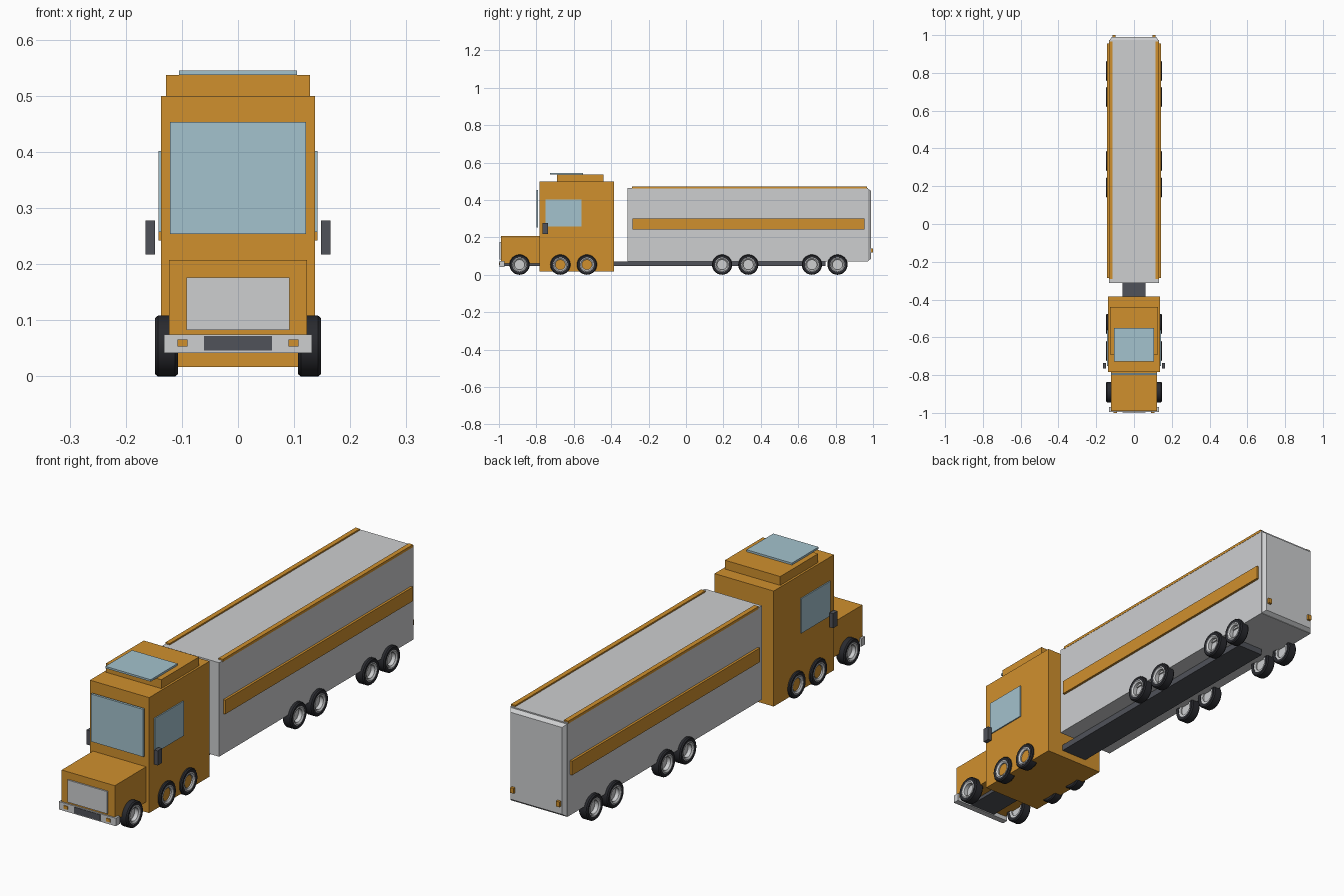
import bpy, bmesh, math
from mathutils import Vector

if "Cube" in bpy.data.objects:
    bpy.data.objects.remove(bpy.data.objects["Cube"])


def mat(name, rgb):
    m = bpy.data.materials.new(name)
    m.diffuse_color = (*rgb, 1)
    m.use_nodes = True
    m.node_tree.nodes["Principled BSDF"].inputs["Base Color"].default_value = m.diffuse_color
    return m


ORANGE = mat("orange paint", (0.63, 0.28, 0.027))
GREY = mat("light grey", (0.61, 0.62, 0.63))
GLASS = mat("blue glass", (0.37, 0.54, 0.61))
DARK = mat("dark grey", (0.08, 0.085, 0.1))
TYRE = mat("black rubber", (0.022, 0.023, 0.028))


def finish(name, bm, material):
    bmesh.ops.recalc_face_normals(bm, faces=bm.faces)
    me = bpy.data.meshes.new(name)
    bm.to_mesh(me)
    bm.free()
    me.materials.append(material)
    ob = bpy.data.objects.new(name, me)
    bpy.context.collection.objects.link(ob)
    return ob


def box(name, x, y, z, material, rear_taper=0.0):
    """Box from (min, max) ranges; rear_taper shrinks the rear face."""
    bm = bmesh.new()
    bmesh.ops.create_cube(bm, size=1)
    for v in bm.verts:
        t = rear_taper if v.co.y > 0 else 0
        v.co = Vector([r[0] + (c + 0.5) * (r[1] - r[0]) - math.copysign(k, c)
                       for c, r, k in zip(v.co, (x, y, z), (t, 0, t))])
    return finish(name, bm, material)


def wide(name, hx, y, z, material, taper=0.0):
    return box(name, (-hx, hx), y, z, material, taper)


def pair(name, x, y, z, material):
    box(name + "_right", x, y, z, material)
    box(name + "_left", (-x[1], -x[0]), y, z, material)


def lathe(name, profile, material, side, y, z, closed=True, n=32):
    """Turn a (radius, x) profile around the axle."""
    bm = bmesh.new()
    rings = []
    for i in range(n):
        a = 2 * math.pi * i / n
        rings.append([bm.verts.new((side * x, y + r * math.cos(a), z + r * math.sin(a)))
                      for r, x in profile])
    m = len(profile)
    for i in range(n):
        a, b = rings[i], rings[(i + 1) % n]
        for j in range(m if closed else m - 1):
            k = (j + 1) % m
            bm.faces.new((a[j], a[k], b[k], b[j]))
    if not closed:
        bm.faces.new([r[0] for r in rings])
        bm.faces.new([r[-1] for r in rings])
    ob = finish(name, bm, material)
    bpy.ops.object.select_all(action='DESELECT')
    bpy.context.view_layer.objects.active = ob
    ob.select_set(True)
    bpy.ops.object.shade_smooth_by_angle(angle=math.radians(35))


# cab and hood
wide("cab", 0.137, (-0.783, -0.384), (0.017, 0.50), ORANGE)
wide("roof_cap", 0.128, (-0.69, -0.44), (0.50, 0.537), ORANGE)
wide("roof_window", 0.105, (-0.727, -0.55), (0.537, 0.545), GLASS)
wide("hood", 0.123, (-0.99, -0.783), (0.06, 0.207), ORANGE)
wide("windshield", 0.121, (-0.80, -0.79), (0.254, 0.453), GLASS)
pair("side_window", (0.135, 0.142), (-0.752, -0.56), (0.257, 0.402), GLASS)
pair("mirror", (0.148, 0.165), (-0.766, -0.737), (0.217, 0.278), DARK)

# front end
wide("grille", 0.092, (-0.996, -0.988), (0.083, 0.176), GREY)
wide("bumper", 0.132, (-0.996, -0.97), (0.042, 0.075), GREY)
pair("headlight", (0.09, 0.108), (-1.0, -0.99), (0.053, 0.066), ORANGE)

# chassis rail
wide("chassis", 0.061, (-0.998, 0.745), (0.046, 0.072), DARK)

# trailer
wide("trailer_body", 0.132, (-0.313, 0.973), (0.072, 0.465), GREY)
wide("rear_door", 0.130, (0.973, 0.989), (0.074, 0.460), GREY, 0.011)
pair("roof_rail", (0.113, 0.133), (-0.29, 0.967), (0.460, 0.471), ORANGE)
pair("side_stripe", (0.130, 0.142), (-0.286, 0.955), (0.242, 0.301), ORANGE)
pair("tail_light", (0.098, 0.114), (0.987, 1.0), (0.118, 0.140), ORANGE)

# wheels: tyre ring, rim ring and recessed hub disc
R = 0.054
tyre = [(0.037, 0.109), (0.050, 0.107), (R, 0.112), (R, 0.143), (0.050, 0.148), (0.037, 0.146)]
rim = [(0.027, 0.112), (0.038, 0.110), (0.038, 0.147), (0.034, 0.148), (0.027, 0.143)]
hub = [(0.028, 0.118), (0.028, 0.126)]
for i, y in enumerate((-0.89, -0.672, -0.53, 0.193, 0.333, 0.673, 0.81), 1):
    for side, label in ((1, "right"), (-1, "left")):
        lathe(f"tyre_{i}_{label}", tyre, TYRE, side, y, R)
        lathe(f"rim_{i}_{label}", rim, GREY, side, y, R)
        lathe(f"hub_{i}_{label}", hub, GREY, side, y, R, closed=False)
